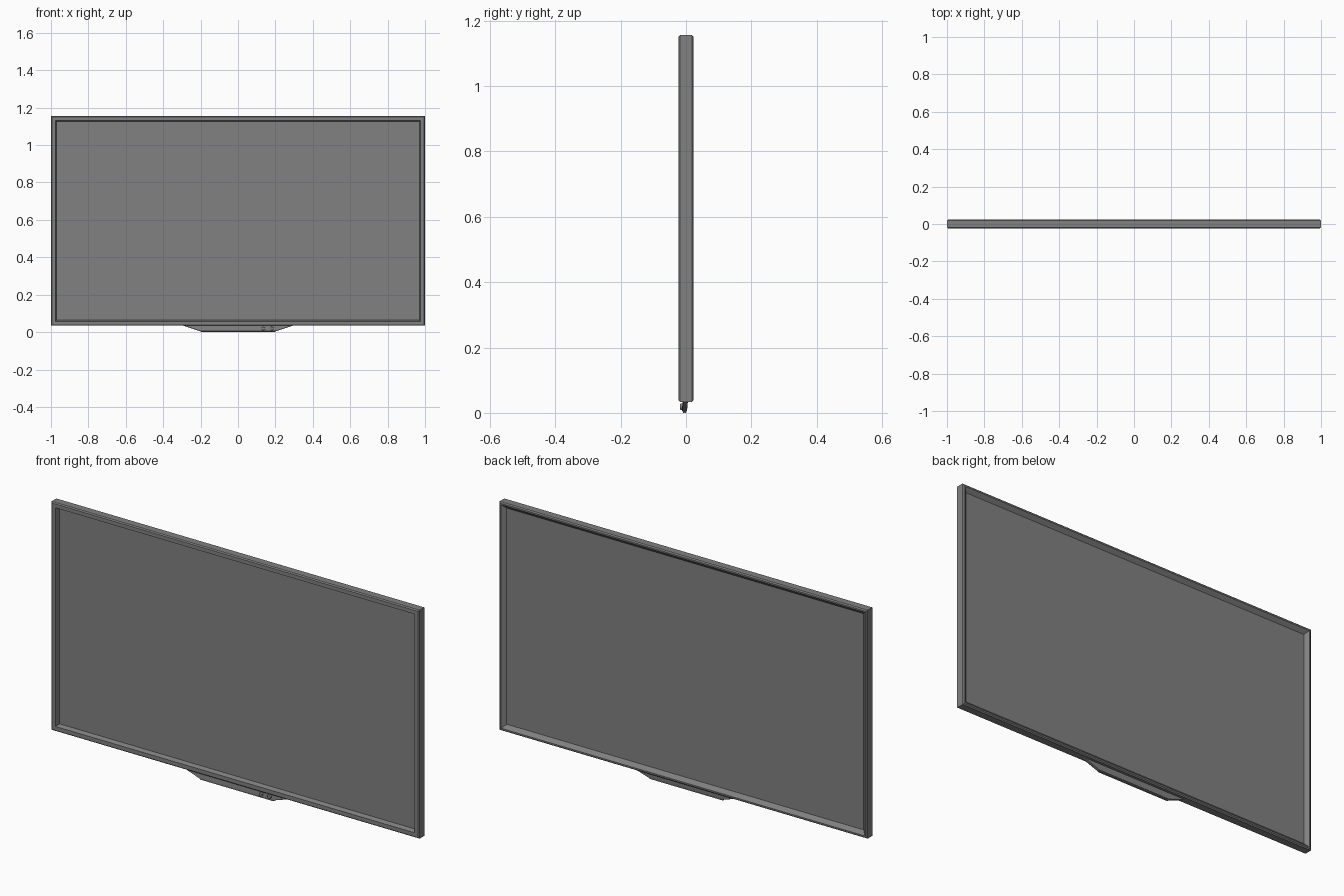
import bpy, bmesh, math
from mathutils import Matrix

if "Cube" in bpy.data.objects:
    bpy.data.objects.remove(bpy.data.objects["Cube"])

Z0, Z1 = 0.034, 1.156
dark = bpy.data.materials.new("dark_plastic")
dark.diffuse_color = (0.22, 0.22, 0.22, 1)
dark.use_nodes = True
dark.node_tree.nodes["Principled BSDF"].inputs["Base Color"].default_value = dark.diffuse_color


def finish(name, bm):
    bmesh.ops.recalc_face_normals(bm, faces=bm.faces)
    me = bpy.data.meshes.new(name)
    bm.to_mesh(me)
    bm.free()
    me.materials.append(dark)
    ob = bpy.data.objects.new(name, me)
    bpy.context.collection.objects.link(ob)
    return ob


def ring(bm, inset, y):
    a = 1 - inset
    return [bm.verts.new((x, y, z)) for x, z in
            ((-a, Z0 + inset), (a, Z0 + inset), (a, Z1 - inset), (-a, Z1 - inset))]


def bridge(bm, a, b):
    for j in range(4):
        n = (j + 1) % 4
        bm.faces.new((a[j], a[n], b[n], b[j]))


# Bezel: mitred sweep of an (inset, y) section, with sloped inner walls
section = [(0, -0.018), (0.005, -0.023), (0.024, -0.023), (0.030, 0.000),
           (0.030, 0.006), (0.012, 0.023), (0.005, 0.023), (0, 0.018)]
bm = bmesh.new()
rings = [ring(bm, i, y) for i, y in section]
for k, a in enumerate(rings):
    bridge(bm, a, rings[(k + 1) % len(rings)])
finish("bezel", bm)

# Screen pane recessed in the bezel
bm = bmesh.new()
a, b = ring(bm, 0.029, 0.000), ring(bm, 0.029, 0.006)
bm.faces.new(a)
bm.faces.new(b)
bridge(bm, a, b)
finish("screen_panel", bm)

# Control strip: tapered plate below the bezel, leaning forward at the bottom
bm = bmesh.new()
outline = [(-0.30, Z0 + 0.003, 0.0), (-0.20, 0.004, -0.003),
           (0.20, 0.004, -0.003), (0.30, Z0 + 0.003, 0.0)]
front = [bm.verts.new((x, y - 0.010, z)) for x, z, y in outline]
back = [bm.verts.new((x, y + 0.006, z)) for x, z, y in outline]
bm.faces.new(front)
bm.faces.new(back)
bridge(bm, front, back)
bev = finish("control_strip", bm).modifiers.new("bevel", 'BEVEL')
bev.width, bev.segments = 0.004, 2

# Lower lip brings the strip down to the base plane
bm = bmesh.new()
bmesh.ops.create_cube(bm, size=1, matrix=Matrix.Translation((0, -0.005, 0.004)) @
                      Matrix.Diagonal((0.40, 0.009, 0.008, 1)))
finish("strip_lip", bm)

# Two small round buttons on the strip
for i, x in enumerate((0.135, 0.18)):
    bpy.ops.mesh.primitive_cylinder_add(vertices=20, radius=0.010, depth=0.010,
                                        location=(x, -0.013, 0.019),
                                        rotation=(math.pi / 2, 0, 0))
    ob = bpy.context.object
    ob.name = "button_%d" % (i + 1)
    ob.data.materials.append(dark)
    bev = ob.modifiers.new("bevel", 'BEVEL')
    bev.width, bev.segments = 0.002, 2
    bpy.ops.object.shade_smooth_by_angle()
